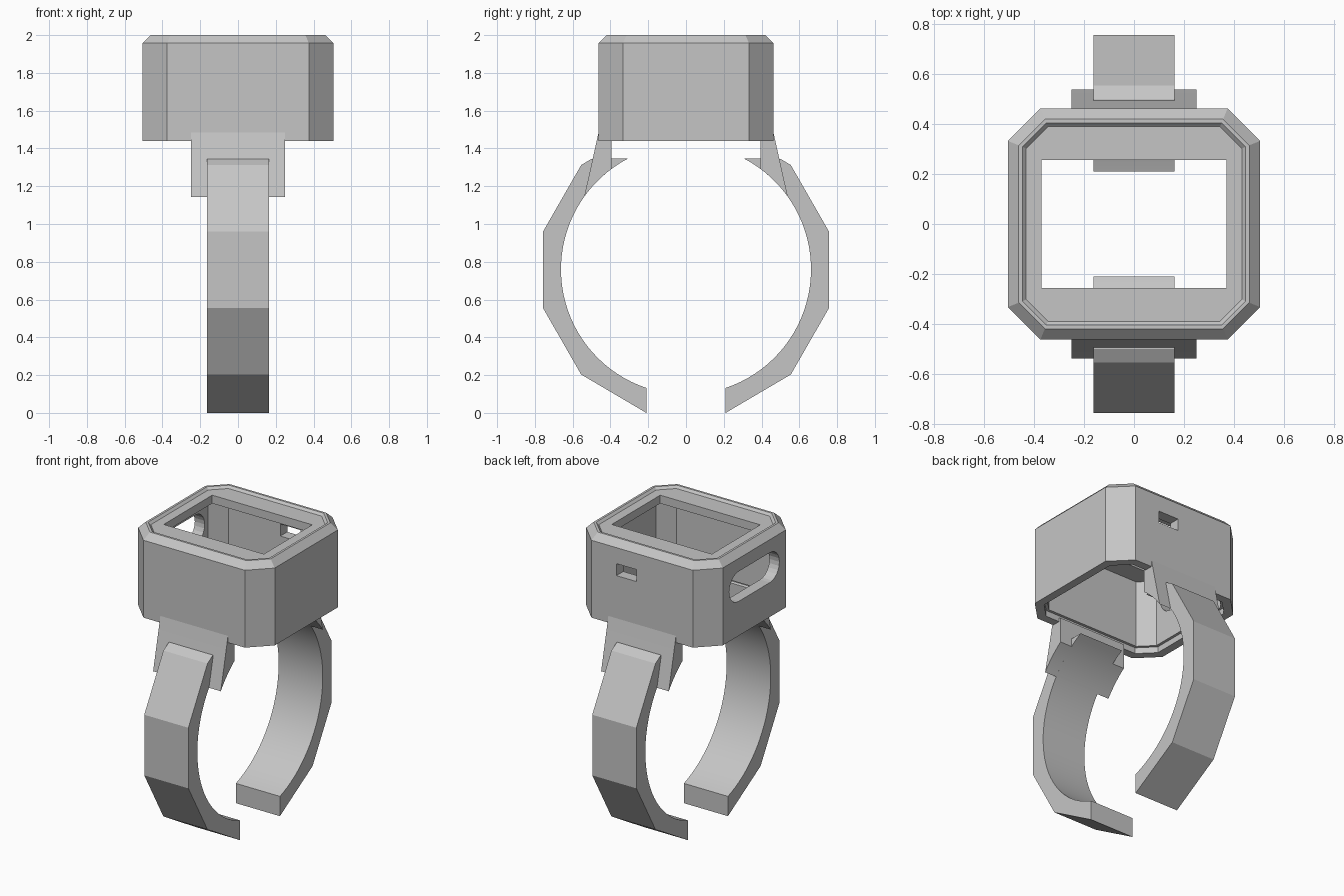
import bpy, bmesh, math

cube = bpy.data.objects.get("Cube")
if cube:
    bpy.data.objects.remove(cube, do_unlink=True)

grey = bpy.data.materials.new("light_grey")
grey.use_nodes = True
colour = (0.56, 0.56, 0.56, 1)
grey.diffuse_color = colour
grey.node_tree.nodes["Principled BSDF"].inputs["Base Color"].default_value = colour


def finish(name, bm):
    bmesh.ops.remove_doubles(bm, verts=bm.verts, dist=0.0001)
    bmesh.ops.recalc_face_normals(bm, faces=bm.faces)
    mesh = bpy.data.meshes.new(name)
    bm.to_mesh(mesh)
    bm.free()
    mesh.materials.append(grey)
    ob = bpy.data.objects.new(name, mesh)
    bpy.context.collection.objects.link(ob)
    return ob


def select(ob):
    bpy.ops.object.select_all(action='DESELECT')
    ob.select_set(True)
    bpy.context.view_layer.objects.active = ob


def extrude_x(name, profile, x0, x1):
    """Extrude a (y, z) outline along x."""
    bm = bmesh.new()
    rings = [[bm.verts.new((x, y, z)) for y, z in profile] for x in (x0, x1)]
    n = len(profile)
    for ring in rings:
        bm.faces.new(ring)
    for i in range(n):
        j = (i + 1) % n
        bm.faces.new((rings[0][i], rings[0][j], rings[1][j], rings[1][i]))
    return finish(name, bm)


# Housing: eight-sided rings joined into a closed shell with a window on top
OX, OY, CORNER = 0.505, 0.463, 0.13


def octagon(hx, hy, c):
    return [(hx, c - hy), (hx, hy - c), (hx - c, hy), (c - hx, hy),
            (-hx, hy - c), (-hx, c - hy), (c - hx, -hy), (hx - c, -hy)]


def inset(d):
    return octagon(OX - d, OY - d, CORNER - 0.586 * d)


window = octagon(0.37, 0.256, 0)
levels = [(inset(0), 1.44), (inset(0), 1.957), (inset(0.043), 2.0),
          (inset(0.058), 2.0), (inset(0.073), 1.985), (window, 1.985),
          (window, 1.93), (inset(0.073), 1.93), (inset(0.073), 1.48),
          (inset(0.055), 1.48), (inset(0.055), 1.44)]
bm = bmesh.new()
rings = [[bm.verts.new((x, y, z)) for x, y in pts] for pts, z in levels]
for k, ring in enumerate(rings):
    nxt = rings[(k + 1) % len(rings)]
    for i in range(8):
        j = (i + 1) % 8
        bm.faces.new((ring[i], ring[j], nxt[j], nxt[i]))
housing = finish("housing", bm)

# Openings: a rounded slot in one side and a small port in the back
slot = []
for cy, start in ((0.165, -90), (-0.165, 90)):
    for i in range(13):
        a = math.radians(start + 15 * i)
        slot.append((cy + 0.1 * math.cos(a), 1.77 + 0.1 * math.sin(a)))
port = [(0.3, 1.77), (0.6, 1.77), (0.6, 1.85), (0.3, 1.85)]
for cutter in (extrude_x("slot_cutter", slot, -0.6, -0.35),
               extrude_x("port_cutter", port, 0.04, 0.19)):
    cutter.hide_render = True
    select(housing)
    mod = housing.modifiers.new("cut", 'BOOLEAN')
    mod.operation = 'DIFFERENCE'
    mod.solver = 'EXACT'
    mod.object = cutter
    bpy.ops.object.modifier_apply(modifier=mod.name)
    bpy.data.objects.remove(cutter, do_unlink=True)

# Band: faceted outside, round inside, with lugs joining it to the housing
RADIUS, CENTRE = 0.662, 0.76


def arc(y_from, z_from, y_to, z_to, steps):
    a = math.atan2(z_from - CENTRE, y_from)
    b = math.atan2(z_to - CENTRE, y_to)
    angles = [a + (b - a) * i / steps for i in range(steps + 1)]
    return [(RADIUS * math.cos(t), CENTRE + RADIUS * math.sin(t)) for t in angles]


strap = [(0.5, 1.345), (0.555, 1.312), (0.757, 0.96), (0.757, 0.555),
         (0.555, 0.203), (0.21, 0.0)]
strap += arc(0.21, 0.132, 0.307, 1.345, 36)
lug = [(0.394, 1.46), (0.462, 1.49), (0.466, 1.47)]
lug += arc(0.539, 1.144, 0.394, 1.292, 8)

for side, s in (("front", -1), ("back", 1)):
    for part, outline, half in (("strap", strap, 0.163), ("lug", lug, 0.25)):
        ob = extrude_x(f"{side}_{part}", [(s * y, z) for y, z in outline], -half, half)
        select(ob)
        bpy.ops.object.shade_smooth_by_angle(angle=math.radians(15))
